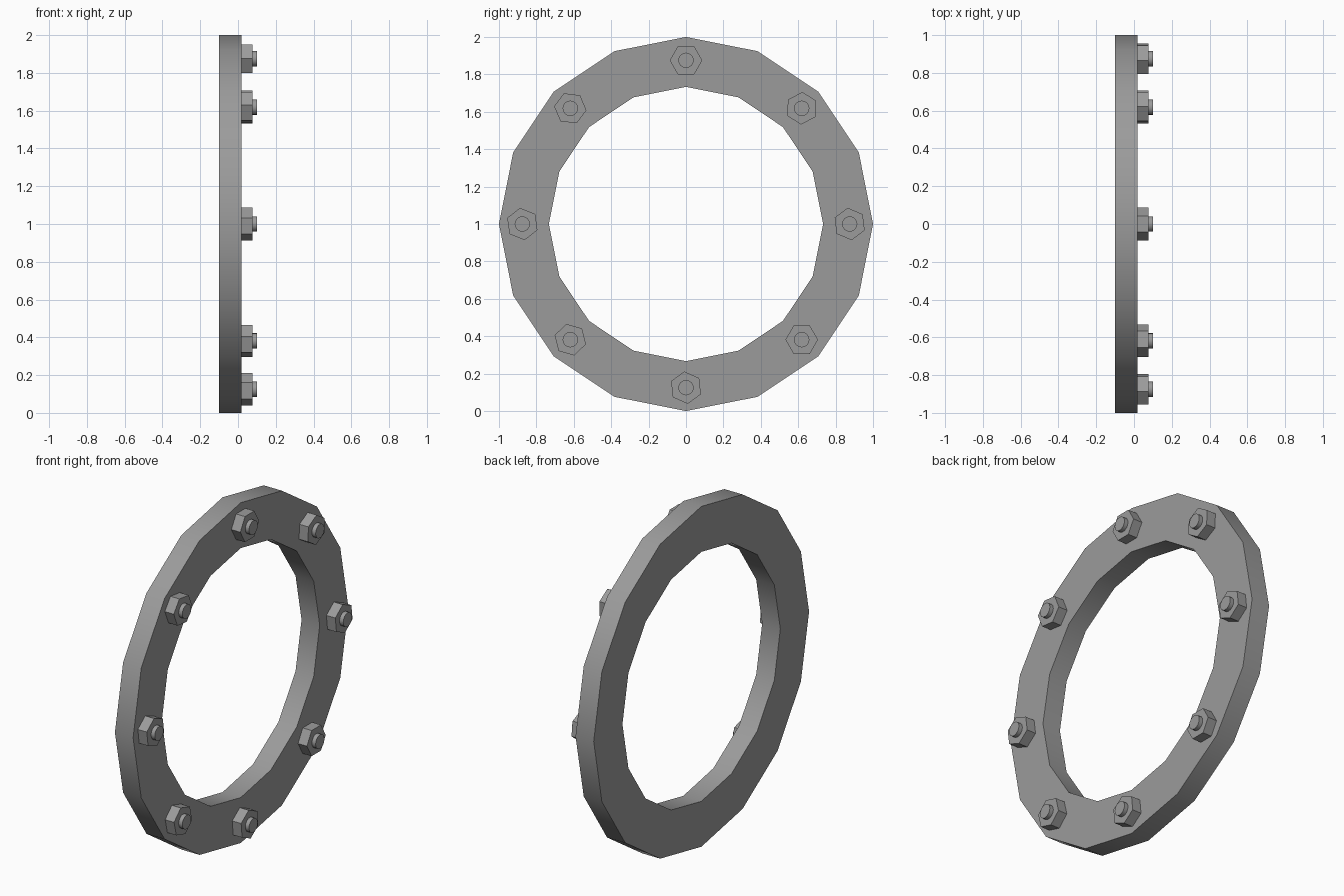
import bpy, bmesh, math

if "Cube" in bpy.data.objects:
    bpy.data.objects.remove(bpy.data.objects["Cube"])

FACE_X = 0.018      # front face of the flange
BOLT_CIRCLE = 0.875

# Dark grey metal
metal = bpy.data.materials.new("dark_metal")
metal.diffuse_color = (0.33, 0.33, 0.33, 1)
metal.use_nodes = True
metal.node_tree.nodes["Principled BSDF"].inputs["Base Color"].default_value = metal.diffuse_color


def finish(name, bm, smooth=False):
    bmesh.ops.recalc_face_normals(bm, faces=bm.faces)
    mesh = bpy.data.meshes.new(name)
    bm.to_mesh(mesh)
    bm.free()
    mesh.materials.append(metal)
    obj = bpy.data.objects.new(name, mesh)
    bpy.context.collection.objects.link(obj)
    if smooth:
        bpy.ops.object.select_all(action='DESELECT')
        obj.select_set(True)
        bpy.context.view_layer.objects.active = obj
        bpy.ops.object.shade_smooth_by_angle(angle=math.radians(30))
    return obj


def circle(bm, x, y, z, radius, sides, turn=0.0):
    return [bm.verts.new((x, y + radius * math.cos(turn + math.tau * i / sides),
                          z + radius * math.sin(turn + math.tau * i / sides)))
            for i in range(sides)]


def prism(name, x0, x1, y, z, radius, sides, turn=0.0, smooth=False):
    bm = bmesh.new()
    a = circle(bm, x0, y, z, radius, sides, turn)
    b = circle(bm, x1, y, z, radius, sides, turn)
    for i in range(sides):
        j = (i + 1) % sides
        bm.faces.new((a[i], a[j], b[j], b[i]))
    bm.faces.new(a)
    bm.faces.new(b)
    return finish(name, bm, smooth)


# Flange ring: rectangular section swept around 16 sides
bm = bmesh.new()
section = [(-0.10, 1.0), (FACE_X, 1.0), (FACE_X, 0.733), (-0.10, 0.733)]
loops = [circle(bm, x, 0, 1, r, 16) for x, r in section]
for k in range(4):
    a, b = loops[k], loops[(k + 1) % 4]
    for i in range(16):
        j = (i + 1) % 16
        bm.faces.new((a[i], a[j], b[j], b[i]))
finish("flange_ring", bm, smooth=True)

# Hex nuts, each tightened to a slightly different angle, with bolt ends
nut_turns = [37, 28, 0, -7, 38, 44, 36, 0]
for i, turn in enumerate(nut_turns):
    ang = math.tau * i / 8
    y, z = BOLT_CIRCLE * math.cos(ang), 1 + BOLT_CIRCLE * math.sin(ang)
    prism(f"hex_nut_{i + 1}", FACE_X, 0.076, y, z, 0.087, 6, math.radians(turn))
    prism(f"bolt_end_{i + 1}", FACE_X, 0.10, y, z, 0.041, 16, smooth=True)
